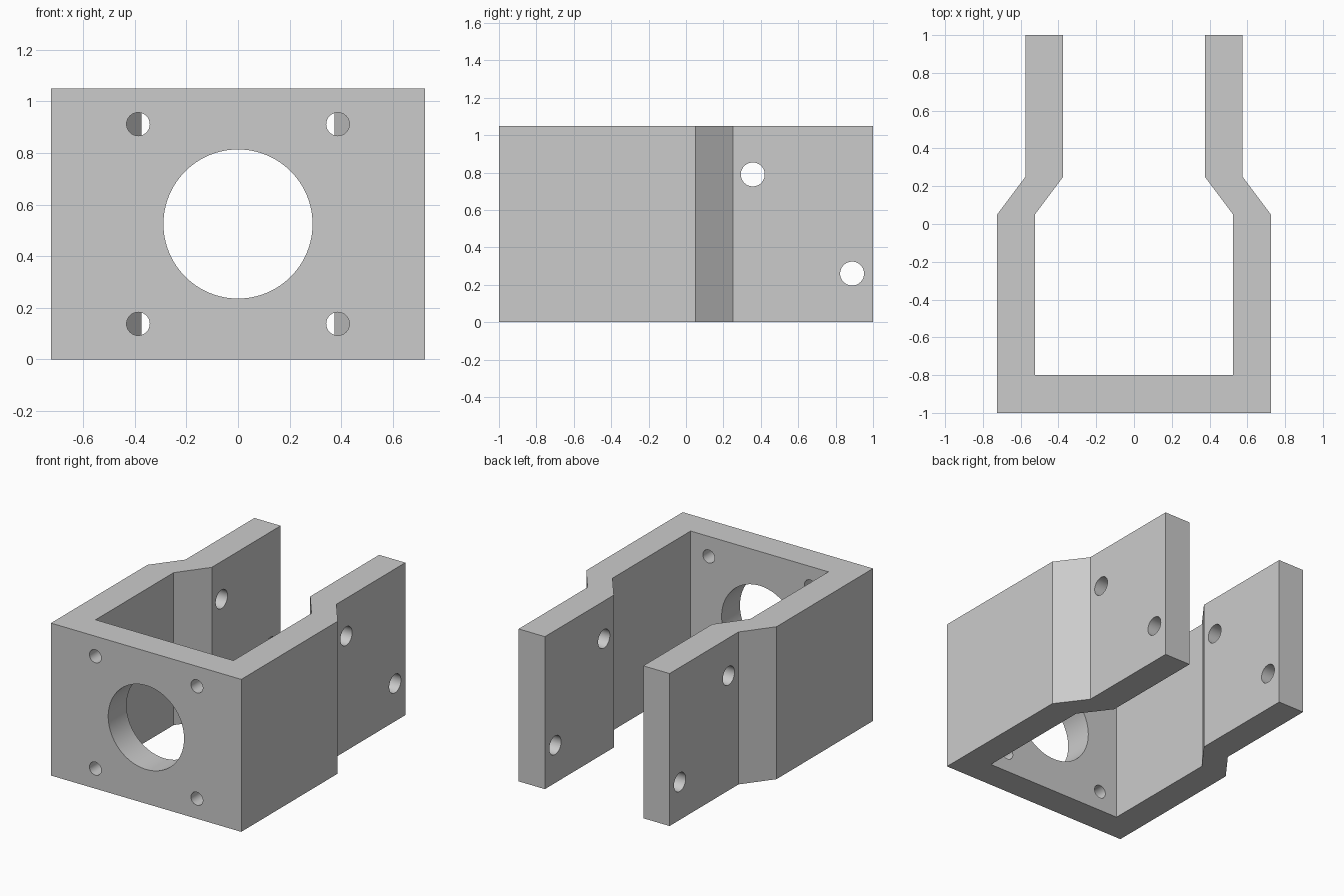
import bpy, bmesh, math
from mathutils import Matrix, Vector

cube = bpy.data.objects.get("Cube")
if cube:
    bpy.data.objects.remove(cube, do_unlink=True)

HEIGHT = 1.05
MID = HEIGHT / 2

grey = bpy.data.materials.new("plain grey")
grey.use_nodes = True
colour = (0.6, 0.6, 0.6, 1)
grey.diffuse_color = colour
grey.node_tree.nodes["Principled BSDF"].inputs["Base Color"].default_value = colour


def make_object(name, bm):
    bmesh.ops.recalc_face_normals(bm, faces=bm.faces)
    mesh = bpy.data.meshes.new(name)
    bm.to_mesh(mesh)
    bm.free()
    mesh.materials.append(grey)
    obj = bpy.data.objects.new(name, mesh)
    bpy.context.collection.objects.link(obj)
    return obj


# Clevis body: half of the plan outline, mirrored and extruded upwards
half = [(0.725, -1), (0.725, 0.05), (0.575, 0.25), (0.575, 1),
        (0.375, 1), (0.375, 0.25), (0.525, 0.05), (0.525, -0.8)]
outline = half + [(-x, y) for x, y in reversed(half)]
bm = bmesh.new()
base = bm.faces.new([bm.verts.new((x, y, 0)) for x, y in outline])
top = bmesh.ops.extrude_face_region(bm, geom=[base])
moved = [v for v in top["geom"] if isinstance(v, bmesh.types.BMVert)]
bmesh.ops.translate(bm, verts=moved, vec=(0, 0, HEIGHT))
bracket = make_object("bracket_body", bm)

# Drills: all bores joined in one hidden cutter
drills = bmesh.new()


def drill(centre, axis, radius, length, sides):
    turn = Vector((0, 0, 1)).rotation_difference(Vector(axis)).to_matrix().to_4x4()
    bmesh.ops.create_cone(drills, cap_ends=True, segments=sides, radius1=radius,
                          radius2=radius, depth=length,
                          matrix=Matrix.Translation(centre) @ turn)


# Central bore and four screw holes in the front plate
drill((0, -0.9, MID), (0, 1, 0), 0.289, 0.4, 96)
for sx in (-1, 1):
    for sz in (-1, 1):
        drill((sx * 0.387, -0.9, MID + sz * 0.387), (0, 1, 0), 0.045, 0.4, 48)

# Two cross holes through both arms
for y, z in ((0.357, 0.79), (0.888, 0.26)):
    drill((0, y, z), (1, 0, 0), 0.064, 2, 48)

cutter = make_object("hole_cutter", drills)
cutter.hide_render = True

# Cut the holes, then apply and remove the cutter
cut = bracket.modifiers.new("holes", "BOOLEAN")
cut.operation = "DIFFERENCE"
cut.solver = "EXACT"
cut.object = cutter
bpy.context.view_layer.objects.active = bracket
bracket.select_set(True)
bpy.ops.object.modifier_apply(modifier=cut.name)
bpy.data.objects.remove(cutter, do_unlink=True)

# Smooth bores with crisp edges
bpy.ops.object.shade_smooth_by_angle(angle=math.radians(25))
